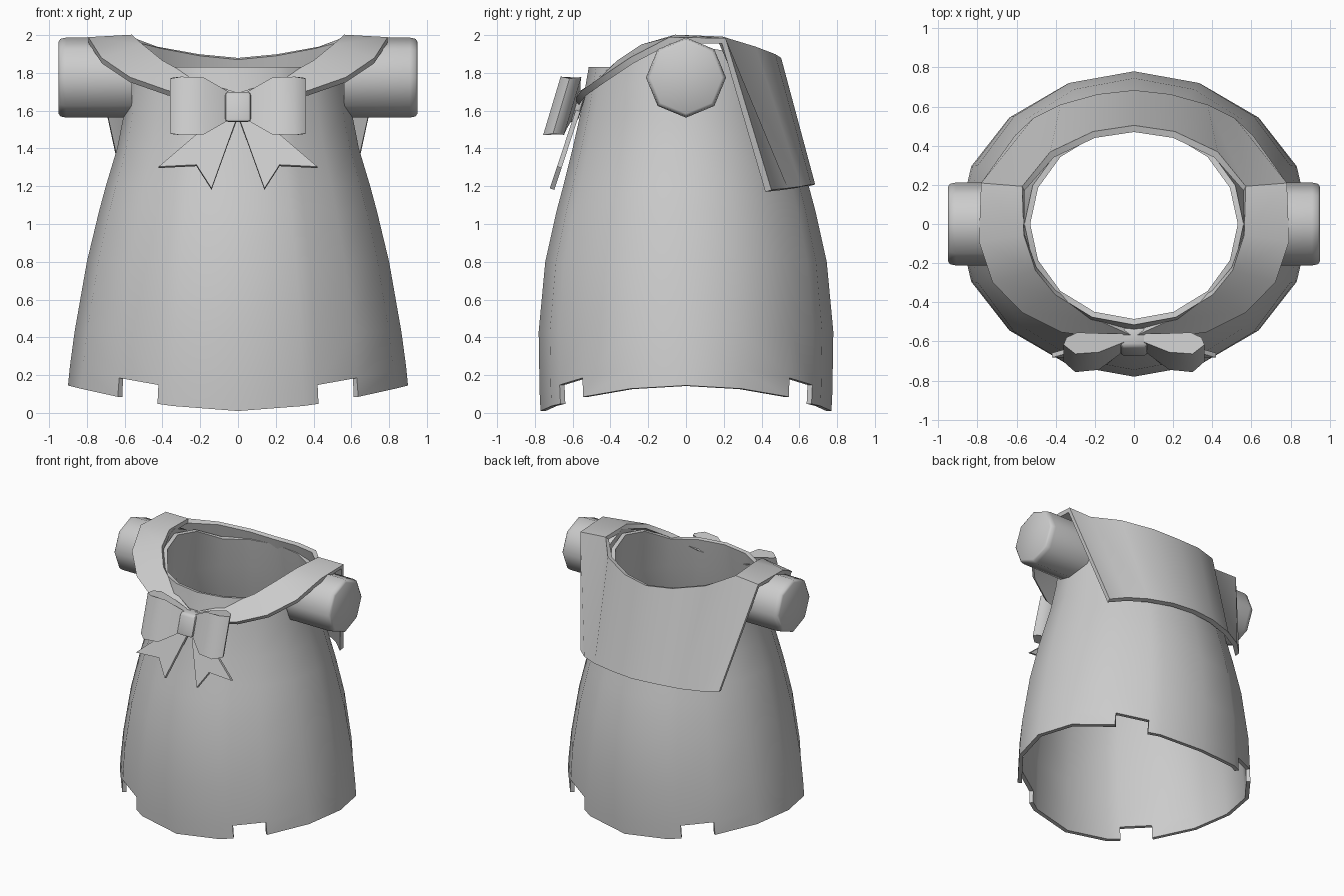
import bpy, bmesh
from math import sin, cos, radians, pi

if "Cube" in bpy.data.objects:
    bpy.data.objects.remove(bpy.data.objects["Cube"])


def make(name, verts, faces, mirror=(), thick=0, offset=-1, closed=False, angle=40, bevel=0):
    """Build a mesh part, apply mirror / shell / bevel, shade smooth by angle."""
    bm = bmesh.new()
    vs = [bm.verts.new(v) for v in verts]
    for f in faces:
        bm.faces.new([vs[i] for i in f])
    bmesh.ops.remove_doubles(bm, verts=bm.verts, dist=0.0005)
    if closed:
        bmesh.ops.recalc_face_normals(bm, faces=bm.faces)
    me = bpy.data.meshes.new(name)
    bm.to_mesh(me)
    bm.free()
    ob = bpy.data.objects.new(name, me)
    bpy.context.collection.objects.link(ob)
    if mirror:
        m = ob.modifiers.new("mirror", 'MIRROR')
        for a in range(3):
            m.use_axis[a] = a in mirror
    if thick:
        s = ob.modifiers.new("shell", 'SOLIDIFY')
        s.thickness, s.offset = thick, offset
    if bevel:
        b = ob.modifiers.new("bevel", 'BEVEL')
        b.width, b.segments = bevel, 2
    bpy.ops.object.select_all(action='DESELECT')
    ob.select_set(True)
    bpy.context.view_layer.objects.active = ob
    bpy.ops.object.convert(target='MESH')
    bpy.ops.object.shade_smooth_by_angle(angle=radians(angle))
    return ob


def loft(rows, wrap=False):
    """Vertices and quads joining equal-length rows."""
    n = len(rows[0])
    verts = [p for r in rows for p in r]
    faces = []
    for j in range(len(rows) - 1):
        for i in range(n if wrap else n - 1):
            k = (i + 1) % n
            faces.append((j*n + i, j*n + k, (j+1)*n + k, (j+1)*n + i))
    return verts, faces


# Dress body: one quadrant, curved hem with a notch, mirrored twice
unit = [(sin(radians(a)), cos(radians(a))) for a in (0, 22.5, 45, 67.5, 90)]
mix = tuple(unit[1][k]*0.72 + unit[2][k]*0.28 for k in (0, 1))
unit.insert(2, mix)
sections = [(None, 0.90, 0.77), (None, 0.89, 0.775), (0.43, 0.865, 0.78),
            (0.80, 0.80, 0.745), (1.07, 0.735, 0.685), (1.20, 0.70, 0.65),
            (1.40, 0.64, 0.60), (1.60, 0.60, 0.555), (1.83, 0.56, 0.515)]
rows = []
for j, (z, rx, ry) in enumerate(sections):
    row = []
    for u, v in unit:
        if j < 2:
            h = 0.01 + 0.135*u**1.7 + 0.1*j
        elif j == len(sections) - 1:
            h = z + 0.12*max(0, (u - 0.71)/0.29)
        else:
            h = z
        row.append((rx*u, -ry*v, h))
    rows.append(row)
v, f = loft(rows)
f.pop(2)  # hem notch
make("dress_body", v, f, mirror=(0, 1), thick=0.03)

# Sleeves: eight-sided stubs with a softened closed end
rings = [[(x, r*sin(i*pi/4), 1.775 + r*cos(i*pi/4)) for i in range(8)]
         for x, r in ((0.56, 0.212), (0.91, 0.212), (0.94, 0.205), (0.95, 0.19))]
v, f = loft(rings, wrap=True)
f += [tuple(range(8)), tuple(range(24, 32))]
make("sleeves", v, f, mirror=(0,), closed=True, angle=50)

# Sailor collar: front bands over the shoulders, then a hanging back panel
inner = [(0, -0.55, 1.67), (0.20, -0.46, 1.73), (0.40, -0.34, 1.84),
         (0.50, -0.22, 1.92), (0.56, -0.05, 1.968), (0.56, 0.17, 1.968)]
outer = [(0, -0.575, 1.62), (0.37, -0.53, 1.68), (0.57, -0.43, 1.75),
         (0.72, -0.28, 1.85), (0.79, -0.08, 1.955), (0.775, 0.19, 1.955)]
top = [outer[-1], inner[-1], (0.41, 0.34, 1.93), (0.2, 0.44, 1.89), (0, 0.47, 1.87)]
bottom = [(0.60, 0.42, 1.17), (0.50, 0.51, 1.18), (0.36, 0.58, 1.19),
          (0.18, 0.63, 1.20), (0, 0.65, 1.20)]
v, f = [], []
for a, b in ((inner, outer), (top, bottom)):
    s, n = len(v), len(a)
    v += a + b
    f += [(s+i, s+n+i, s+n+i+1, s+i+1) for i in range(n - 1)]
make("sailor_collar", v, f, mirror=(0,), thick=0.035, offset=1)

# Bow loops: tilted teardrop, taller at the outer end
drop = [(0.04, -0.58, 0.07), (0.16, -0.595, 0.12), (0.29, -0.60, 0.153),
        (0.345, -0.625, 0.15), (0.36, -0.66, 0.145), (0.30, -0.71, 0.155),
        (0.18, -0.70, 0.15), (0.04, -0.62, 0.07)]
rows = [[(x, y + 0.3*s*h, 1.625 + s*h) for x, y, h in drop] for s in (-1, 1)]
v, f = loft(rows, wrap=True)
n = len(drop)
f += [tuple(range(n)), tuple(range(n, 2*n))]
make("bow_loops", v, f, mirror=(0,), closed=True, angle=45)

# Bow tails: swallow-tailed ribbons
tail = [(0.005, 1.56), (0.14, 1.185), (0.22, 1.31), (0.42, 1.30), (0.07, 1.60)]
v = [(x, -0.585 - (1.56 - z)*0.33, z) for x, z in tail]
# split at the notch so each piece is convex
make("bow_tails", v, [(0, 1, 2), (0, 2, 4), (2, 3, 4)], mirror=(0,), thick=0.025, offset=0)

# Bow knot: softened block leaning with the bow
rows = [[(x, -0.60 + y + 0.3*z, 1.62 + z) for x, y in
         ((-0.07, -0.055), (0.07, -0.055), (0.07, 0.05), (-0.07, 0.05))]
        for z in (-0.08, 0.08)]
v, f = loft(rows, wrap=True)
f += [(0, 1, 2, 3), (4, 5, 6, 7)]
make("bow_knot", v, f, closed=True, bevel=0.02)
